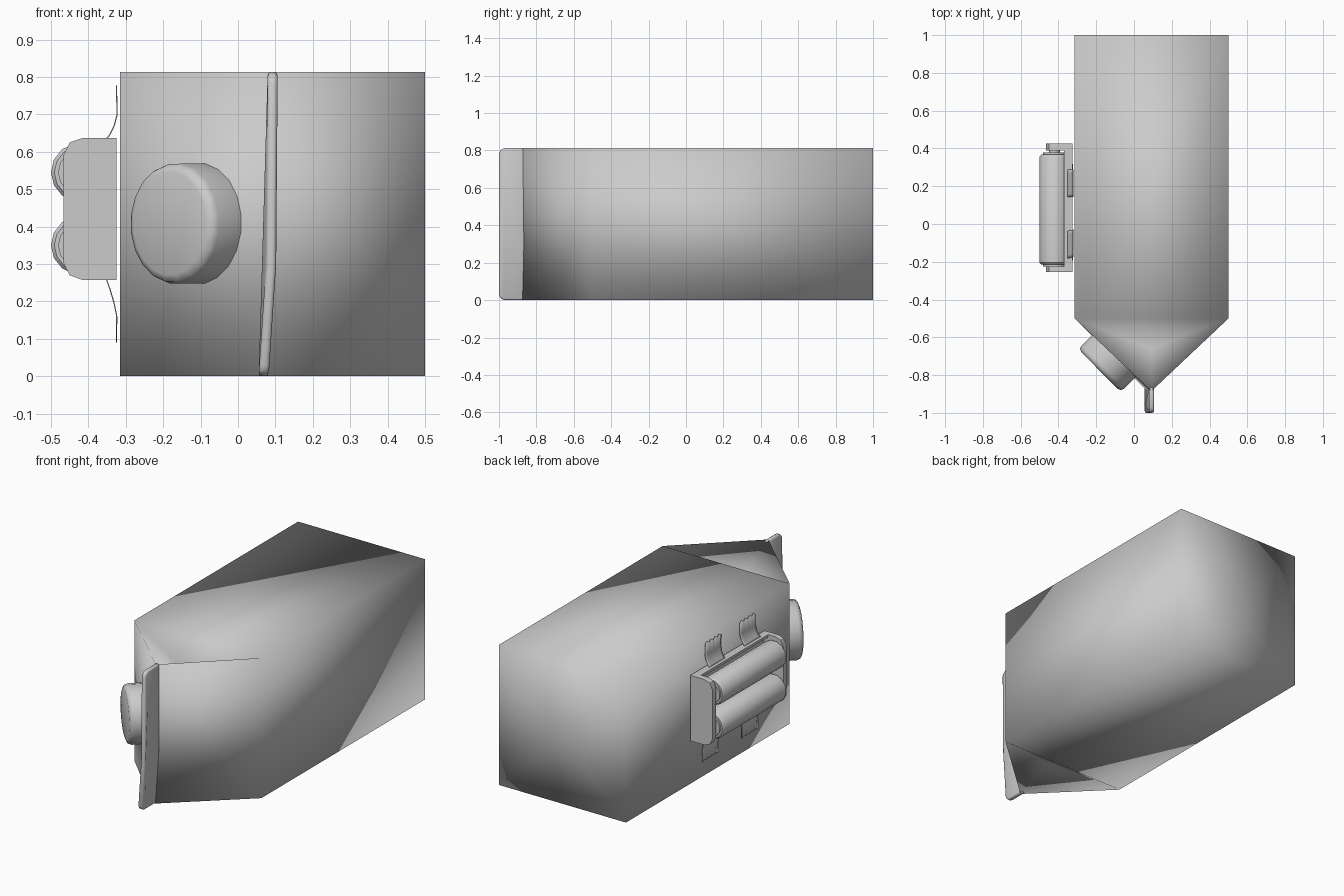
import bpy, bmesh, math
from mathutils import Vector, Matrix

if "Cube" in bpy.data.objects:
    bpy.data.objects.remove(bpy.data.objects["Cube"])


def finish(bm, name, angle=35, bevel=0, segments=2):
    bmesh.ops.recalc_face_normals(bm, faces=bm.faces)
    me = bpy.data.meshes.new(name)
    bm.to_mesh(me)
    bm.free()
    ob = bpy.data.objects.new(name, me)
    bpy.context.collection.objects.link(ob)
    bpy.ops.object.select_all(action='DESELECT')
    ob.select_set(True)
    bpy.context.view_layer.objects.active = ob
    if bevel:
        m = ob.modifiers.new("bevel", 'BEVEL')
        m.width, m.segments = bevel, segments
        m.limit_method = 'ANGLE'
        bpy.ops.object.modifier_apply(modifier=m.name)
    if angle >= 180:
        bpy.ops.object.shade_smooth()
    else:
        bpy.ops.object.shade_smooth_by_angle(angle=math.radians(angle))
    return ob


def box(name, lo, hi, **kw):
    bm = bmesh.new()
    bmesh.ops.create_cube(bm, size=1)
    for v in bm.verts:
        v.co = [l + (c + .5) * (h - l) for c, l, h in zip(v.co, lo, hi)]
    return finish(bm, name, **kw)


def extrude_profile(name, pts, vec, **kw):
    bm = bmesh.new()
    f = bm.faces.new([bm.verts.new(p) for p in pts])
    r = bmesh.ops.extrude_face_region(bm, geom=[f], use_keep_orig=True)
    for v in r['geom']:
        if isinstance(v, bmesh.types.BMVert):
            v.co += Vector(vec)
    return finish(bm, name, **kw)


def lathe(name, profile, sides, origin, axis, **kw):
    """Revolve (radius, height) points around axis, closed at both ends."""
    bm = bmesh.new()
    rot = Vector((0, 0, 1)).rotation_difference(Vector(axis)).to_matrix().to_4x4()
    mat = Matrix.Translation(origin) @ rot
    rings = [[bm.verts.new(mat @ Vector((r * math.cos(2 * math.pi * i / sides),
                                         r * math.sin(2 * math.pi * i / sides), h)))
              for i in range(sides)] for r, h in profile]
    for a, b in zip(rings, rings[1:]):
        for i in range(sides):
            j = (i + 1) % sides
            bm.faces.new((a[i], a[j], b[j], b[i]))
    bm.faces.new(rings[0])
    bm.faces.new(rings[-1])
    return finish(bm, name, **kw)


XL, XR, H = -.315, .5, .813

# Carton: lying box with folded base, sloping gable and tucked-in gable ends
bm = bmesh.new()
loop = [(XL, 0), (XR, 0), (XR, H), (XL, H)]
back = [bm.verts.new((x, 1, z)) for x, z in loop]
front = [bm.verts.new((x, -.5, z)) for x, z in loop]
centre = bm.verts.new((.105, .985, .37))
ridge_b, ridge_t = bm.verts.new((.07, -.885, 0)), bm.verts.new((.092, -.885, H))
tuck_b, tuck_t = bm.verts.new((.08, -.66, .1)), bm.verts.new((.092, -.66, H - .1))
for i in range(4):
    j = (i + 1) % 4
    bm.faces.new((back[i], back[j], front[j], front[i]))
    bm.faces.new((back[i], back[j], centre))
lb, rb, rt, lt = front
bm.faces.new((lb, lt, ridge_t, ridge_b))
bm.faces.new((rb, rt, ridge_t, ridge_b))
for l, r, tuck, ridge in ((lb, rb, tuck_b, ridge_b), (lt, rt, tuck_t, ridge_t)):
    bm.faces.new((l, r, tuck))
    bm.faces.new((l, tuck, ridge))
    bm.faces.new((r, tuck, ridge))
finish(bm, "carton", angle=180)

# Sealed fin along the ridge, leaning slightly at the bottom
R = .03
outline = [(-.865, 0), (-.865, .3), (-.865, H)]
outline += [(-1 + R - R * math.sin(a), H - R + R * math.cos(a))
            for a in (0, math.pi / 4, math.pi / 2)]
outline += [(-1, .3)]
outline += [(-1 + R - R * math.cos(a), R - R * math.sin(a))
            for a in (0, math.pi / 4, math.pi / 2)]


def lean(z):
    return .055 + .02 * min(z / .3, 1) + .004 * max(0, (z - .3) / .5)


extrude_profile("top_seam", [(lean(z), y, z) for y, z in outline],
                (.027, 0, 0), angle=60, bevel=.009)

# Screw cap on the left gable panel
lathe("screw_cap", [(.162, -.02), (.162, .075), (.156, .092), (.138, .1)], 20,
      (-.112, -.705, .408), (-.71, -.704, 0), angle=50)

# Battery holder: end plates, tray and low rails
plate = [(-.325, .637), (-.415, .637), (-.45, .625), (-.467, .59),
         (-.467, .304), (-.45, .27), (-.415, .257), (-.325, .257)]
for name, y0, d in (("holder_end_back", .39, .035), ("holder_end_front", -.255, .03)):
    extrude_profile(name, [(x, y0, z) for x, z in plate], (0, d, 0))
box("holder_tray", (-.343, -.24, .257), (-.325, .41, .637))
for name, z in (("rail_bottom", .257), ("rail_top", .622)):
    box(name, (-.37, -.24, z), (-.33, .41, z + .015))

# Two batteries with stepped terminals
for k, z in enumerate((.35, .545)):
    lathe(f"battery_{k + 1}",
          [(.06, -.226), (.06, -.215), (.07, -.215), (.079, -.205), (.079, .355),
           (.07, .367), (.06, .367), (.06, .378), (.028, .378), (.028, .392)],
          14, (-.421, 0, z), (0, 1, 0), angle=40)


# Tape strips with torn zigzag ends, from holder to carton
def tape(name, y, path, skew):
    bm = bmesh.new()
    n, w = 8, .145
    rows = []
    for k, (x, z) in enumerate(path):
        t = k / (len(path) - 1)
        row = []
        for i in range(n + 1):
            dz = .012 * (i % 2) if k == len(path) - 1 else 0
            row.append(bm.verts.new((x, y + skew * t + w * (i / n - .5), z + dz)))
        rows.append(row)
    for a, b in zip(rows, rows[1:]):
        for i in range(n):
            bm.faces.new((a[i], a[i + 1], b[i + 1], b[i]))
    ob = finish(bm, name, angle=60)
    m = ob.modifiers.new("thickness", 'SOLIDIFY')
    m.thickness, m.offset = .003, 0


upper = [(-.352, .634), (-.343, .645), (-.331, .67), (-.323, .70), (-.325, .765)]
lower = [(-.352, .26), (-.343, .235), (-.331, .195), (-.324, .16), (-.325, .09)]
tape("tape_upper_back", .215, upper, 0)
tape("tape_upper_front", -.11, upper, .01)
tape("tape_lower_back", .235, lower, .01)
tape("tape_lower_front", -.12, lower, 0)
